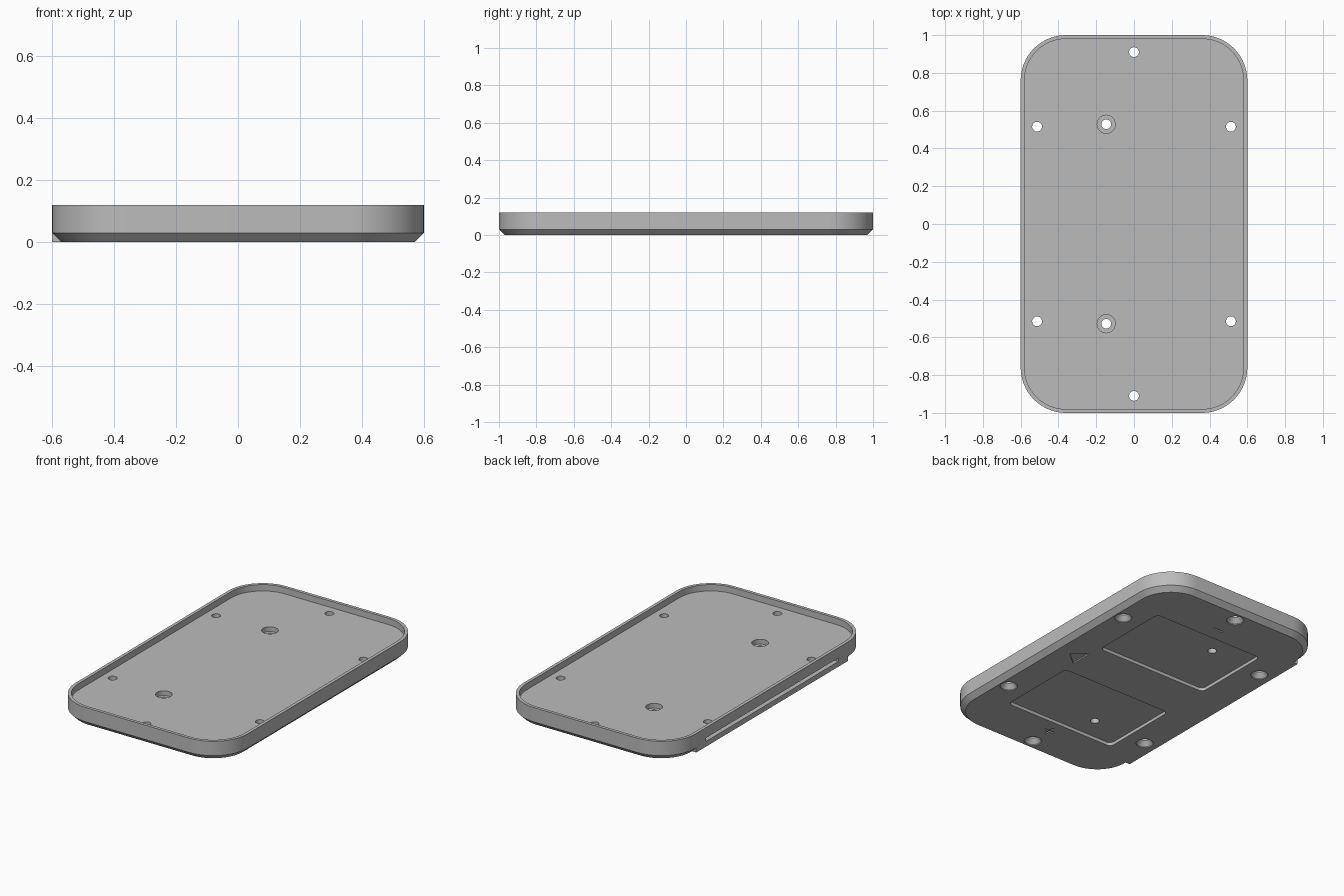
import bpy
import bmesh
from math import cos, sin, pi

cube = bpy.data.objects.get("Cube")
if cube:
    bpy.data.objects.remove(cube, do_unlink=True)

grey = bpy.data.materials.new("plain_grey")
grey.use_nodes = True
grey.diffuse_color = (0.5, 0.5, 0.5, 1)
grey.node_tree.nodes["Principled BSDF"].inputs["Base Color"].default_value = (0.5, 0.5, 0.5, 1)


def circle(r, z, x=0, y=0, n=32):
    return [(x + r * cos(2 * pi * i / n), y + r * sin(2 * pi * i / n), z) for i in range(n)]


def rounded(hx, hy, r, z, y=0, seg=16):
    """Ring of points around a rounded rectangle with half sizes hx, hy."""
    ring = []
    for k, (sx, sy) in enumerate([(1, 1), (-1, 1), (-1, -1), (1, -1)]):
        for i in range(seg + 1):
            a = pi / 2 * (k + i / seg)
            ring.append((sx * (hx - r) + r * cos(a), y + sy * (hy - r) + r * sin(a), z))
    return ring


def loft(name, rings):
    """Closed solid through a stack of rings."""
    bm = bmesh.new()
    loops = [[bm.verts.new(p) for p in ring] for ring in rings]
    n = len(loops[0])
    for a, b in zip(loops, loops[1:]):
        for i in range(n):
            j = (i + 1) % n
            bm.faces.new((a[i], a[j], b[j], b[i]))
    bm.faces.new(loops[0][::-1])
    bm.faces.new(loops[-1])
    bmesh.ops.recalc_face_normals(bm, faces=bm.faces)
    mesh = bpy.data.meshes.new(name)
    bm.to_mesh(mesh)
    bm.free()
    mesh.materials.append(grey)
    obj = bpy.data.objects.new(name, mesh)
    bpy.context.collection.objects.link(obj)
    return obj


def box(name, x0, x1, y0, y1, z0, z1):
    return loft(name, [[(x0, y0, z), (x1, y0, z), (x1, y1, z), (x0, y1, z)] for z in (z0, z1)])


# Tray: chamfered base, outer wall, rim and sunken floor
tray = loft("tray", [
    rounded(0.57, 0.97, 0.21, 0),
    rounded(0.6, 1.0, 0.24, 0.03),
    rounded(0.6, 1.0, 0.24, 0.12),
    rounded(0.58, 0.98, 0.22, 0.12),
    rounded(0.58, 0.98, 0.22, 0.08),
])
cutters = []

# Countersunk screw holes
spots = [(0, 0.91), (0, -0.91)] + [(sx * 0.513, sy * 0.515) for sx in (1, -1) for sy in (1, -1)]
for x, y in spots:
    cutters.append(loft("screw_hole_cutter", [
        circle(r, z, x, y) for r, z in ((0.05, -0.02), (0.05, 0.006), (0.026, 0.035), (0.026, 0.2))]))

for s in (1, -1):
    # Underside pockets
    cutters.append(loft("pocket_cutter", [
        rounded(0.385, 0.257, 0.03, z, s * 0.413, 6) for z in (-0.02, 0.02)]))
    # Stepped holes opening into the pockets
    cutters.append(loft("stepped_hole_cutter", [
        circle(r, z, -0.147, s * 0.528)
        for r, z in ((0.026, -0.02), (0.026, 0.05), (0.048, 0.05), (0.048, 0.2))]))
    # Horizontal bars of the engraved marks
    cutters.append(box("bar_cutter", -0.035, 0.035, s * 0.76 - 0.006, s * 0.76 + 0.006, -0.02, 0.008))

# Upright bar of one mark, in two halves beside the first bar
for y in (-0.78, -0.74):
    cutters.append(box("bar_cutter", -0.006, 0.006, y - 0.016, y + 0.016, -0.02, 0.008))

# Engraved direction triangle
cutters.append(loft("triangle_cutter", [
    [(0.395, -0.075, z), (0.485, 0, z), (0.395, 0.075, z)] for z in (-0.02, 0.008)]))

# Long slot in one side wall
cutters.append(box("slot_cutter", -0.7, -0.56, -0.66, 0.66, 0.033, 0.055))

bpy.context.view_layer.objects.active = tray
for cutter in cutters:
    cutter.hide_render = True
    mod = tray.modifiers.new("cut", 'BOOLEAN')
    mod.operation = 'DIFFERENCE'
    mod.solver = 'EXACT'
    mod.object = cutter
    bpy.ops.object.modifier_apply(modifier=mod.name)
    bpy.data.objects.remove(cutter, do_unlink=True)

# Side rail squaring off the chamfer below the slot
loft("side_rail", [[(-0.6, y, 0.03), (-0.57, y, 0), (-0.6, y, 0)] for y in (-0.755, 0.755)])

bpy.ops.object.select_all(action='DESELECT')
tray.select_set(True)
bpy.context.view_layer.objects.active = tray
bpy.ops.object.shade_smooth_by_angle(angle=pi / 7)
